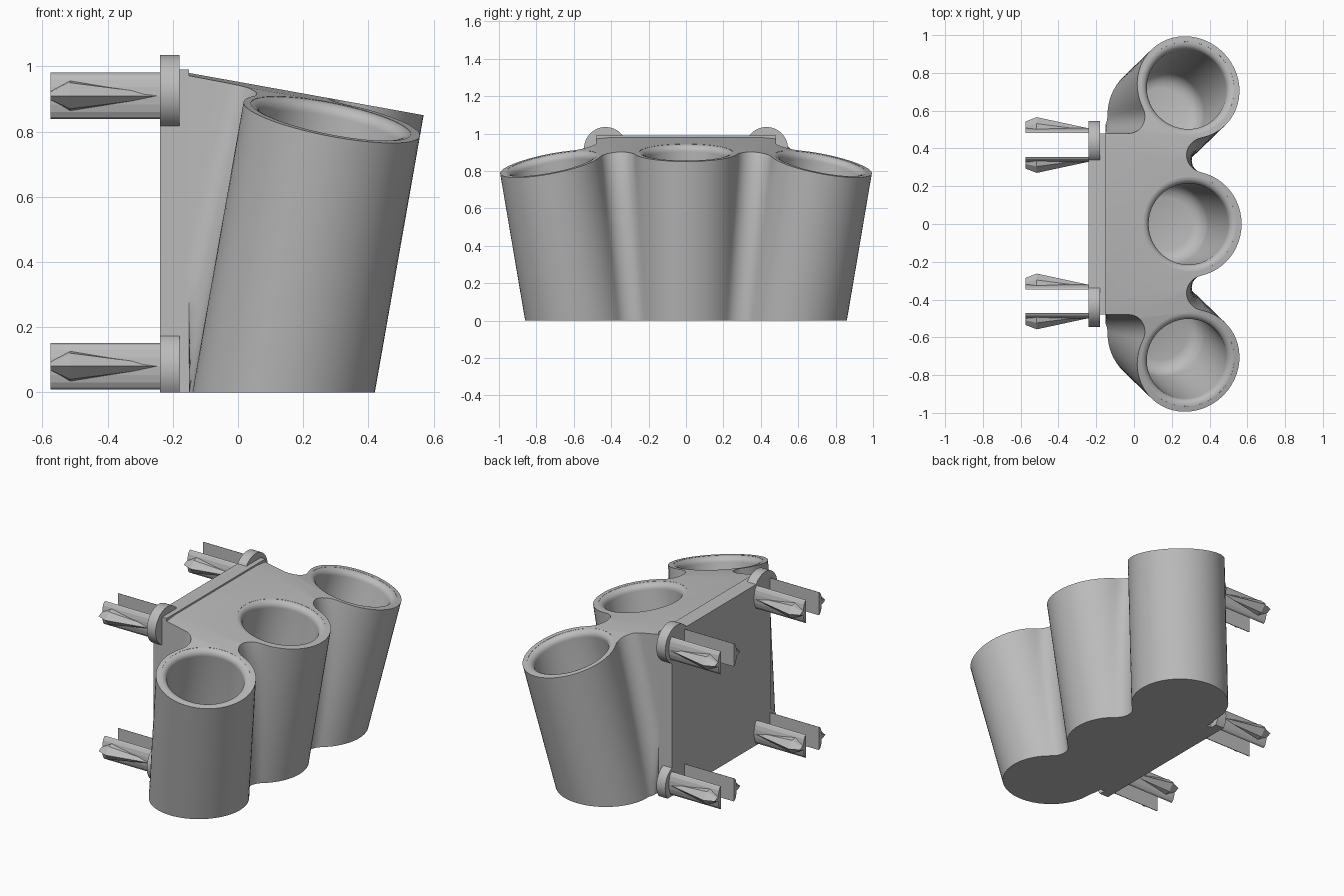
import bpy, bmesh
from math import sin, cos, pi, atan2, sqrt
from mathutils import Vector

if "Cube" in bpy.data.objects:
    bpy.data.objects.remove(bpy.data.objects["Cube"])

GREY = (0.5, 0.5, 0.5, 1)
grey = bpy.data.materials.new("plain_grey")
grey.use_nodes = True
grey.diffuse_color = GREY
grey.node_tree.nodes["Principled BSDF"].inputs["Base Color"].default_value = GREY


def finish(bm, name, smooth=True):
    bmesh.ops.recalc_face_normals(bm, faces=bm.faces)
    me = bpy.data.meshes.new(name)
    bm.to_mesh(me)
    bm.free()
    me.materials.append(grey)
    ob = bpy.data.objects.new(name, me)
    bpy.context.collection.objects.link(ob)
    if smooth:
        smooth_object(ob)
    return ob


def smooth_object(ob):
    bpy.ops.object.select_all(action='DESELECT')
    ob.select_set(True)
    bpy.context.view_layer.objects.active = ob
    bpy.ops.object.shade_smooth_by_angle(angle=0.6)


def loft(bm, rings):
    rows = [[bm.verts.new(p) for p in ring] for ring in rings]
    n = len(rows[0])
    for a, b in zip(rows, rows[1:]):
        for i in range(n):
            j = (i + 1) % n
            bm.faces.new((a[i], a[j], b[j], b[i]))
    bm.faces.new(rows[0])
    bm.faces.new(rows[-1])


def trim(bm, normal, point):
    """Cut away everything on the normal side and cap the cut."""
    res = bmesh.ops.bisect_plane(bm, geom=bm.verts[:] + bm.edges[:] + bm.faces[:],
                                 plane_co=point, plane_no=normal, clear_outer=True)
    edges = [e for e in res["geom_cut"] if isinstance(e, bmesh.types.BMEdge)]
    bmesh.ops.edgeloop_fill(bm, edges=[e for e in edges if e.is_boundary])


def arc(cx, cy, r, a, b, n):
    return [(cx + r * cos(a + (b - a) * i / n), cy + r * sin(a + (b - a) * i / n))
            for i in range(1, n + 1)]


R, FILLET, WALL, HALF, TOP = 0.28, 0.094, -0.15, 0.48, 0.985


def outline(z):
    """Three round lobes with fillets between them and a flat back."""
    cx, d = 0.14 + 0.176 * z, 0.58 + 0.17 * z
    reach = R + FILLET
    h = sqrt(reach ** 2 - d * d / 4)
    al = atan2(d / 2, h)
    fy = HALF + FILLET
    fx = cx - sqrt(reach ** 2 - (d - fy) ** 2)
    be = atan2(d - fy, cx - fx)
    pts = [(cx + R, 0)]
    pts += arc(cx, 0, R, 0, al, 12)
    pts += arc(cx + h, d / 2, FILLET, pi + al, pi - al, 12)
    pts += arc(cx, d, R, -al, pi + be, 40)
    pts += arc(fx, fy, FILLET, be, -pi / 2, 12)
    pts = [(max(x, WALL), y) for x, y in pts] + [(WALL - 0.01, HALF)]
    pts += [(x, -y) for x, y in reversed(pts[1:])]
    return [(x, y, z) for x, y in pts]


# Body: leaning three-lobed block, trimmed on top square to each lobe
bm = bmesh.new()
loft(bm, [outline(TOP * i / 14) for i in range(15)])
trim(bm, (0.18, 0, 1), (0, 0, 0.953))
for s in (1, -1):
    trim(bm, (0.2, 0.2 * s, 1), (0, 0, 1.041))
    trim(bm, (0.19, 0.1 * s, 1), (0, 0, 0.991))
body = finish(bm, "holder_body", False)

# Cup cutters: turned profiles with rounded floor and flared rim
EDGE = 0.035
profile = [(0.14, -0.72), (0.175, -0.71), (0.203, -0.682), (0.215, -0.645)]
profile += [(0.25 - EDGE * cos(i * pi / 12), -EDGE - 0.001 + EDGE * sin(i * pi / 12))
            for i in range(7)]
profile += [(0.25, 0.2)]
bm = bmesh.new()
for side in (-1, 0, 1):
    axis = Vector((0.2, 0.2 * side, 1)) if side else Vector((0.18, 0, 1))
    origin = Vector((0.285, 0.72 * side, 0.84)) if side else Vector((0.295, 0, 0.9))
    q = axis.to_track_quat('Z', 'Y')
    loft(bm, [[origin + q @ Vector((r * cos(k * pi / 32), r * sin(k * pi / 32), t))
               for k in range(64)] for r, t in profile])
cutter = finish(bm, "cup_cutter", False)
cutter.hide_render = True
mod = body.modifiers.new("cups", 'BOOLEAN')
mod.operation, mod.solver, mod.object = 'DIFFERENCE', 'EXACT', cutter
mod.use_self = True
bpy.context.view_layer.objects.active = body
bpy.ops.object.modifier_apply(modifier="cups")
bpy.data.objects.remove(cutter)
smooth_object(body)

# Back plate
bm = bmesh.new()
loft(bm, [[(x, -HALF, 0), (x, HALF, 0), (x, HALF, 0.99), (x, -HALF, 0.99)]
          for x in (-0.24, WALL)])
finish(bm, "back_plate", False)


def washer(name, y, z):
    bm = bmesh.new()
    loft(bm, [[(x, y + 0.115 * cos(k * pi / 24), z + 0.115 * sin(k * pi / 24))
               for k in range(48)] for x in (-0.24, -0.18)])
    if z < 0.115:
        trim(bm, (0, 0, -1), (0, 0, 0))
    finish(bm, name)


def prong(name, y, z, s):
    # Thin rounded strip with a pointed barb on its outer side
    bm = bmesh.new()
    strip = [(0.028 * cos(a), 0.071 * sin(a)) for a in [(k / 8 - 0.5) * pi for k in range(9)]]
    loft(bm, [[(x, y + s * u, z + v) for u, v in strip] for x in (-0.575, -0.22)])
    barb = []
    for x, w, h in ((-0.575, 0.015, 0.062), (-0.515, 0.05, 0.085), (-0.25, 0.008, 0.028)):
        barb.append([(x, y + s * u * h, z + v * w)
                     for u, v in ((0, -1), (0.6, -0.8), (1, 0), (0.6, 0.8), (0, 1))])
    loft(bm, barb)
    finish(bm, name, False)


# Four snap pegs at the plate corners
for level, wz, pz in (("lower", 0.07, 0.08), ("upper", 0.92, 0.91)):
    for side, sy in (("left", 1), ("right", -1)):
        tag = f"{level}_{side}"
        washer(f"{tag}_washer", 0.43 * sy, wz)
        mid = 0.418 if sy > 0 else -0.41
        for s, part in ((1, "back"), (-1, "front")):
            prong(f"{tag}_{part}_prong", mid + s * 0.0625, pz, s)
